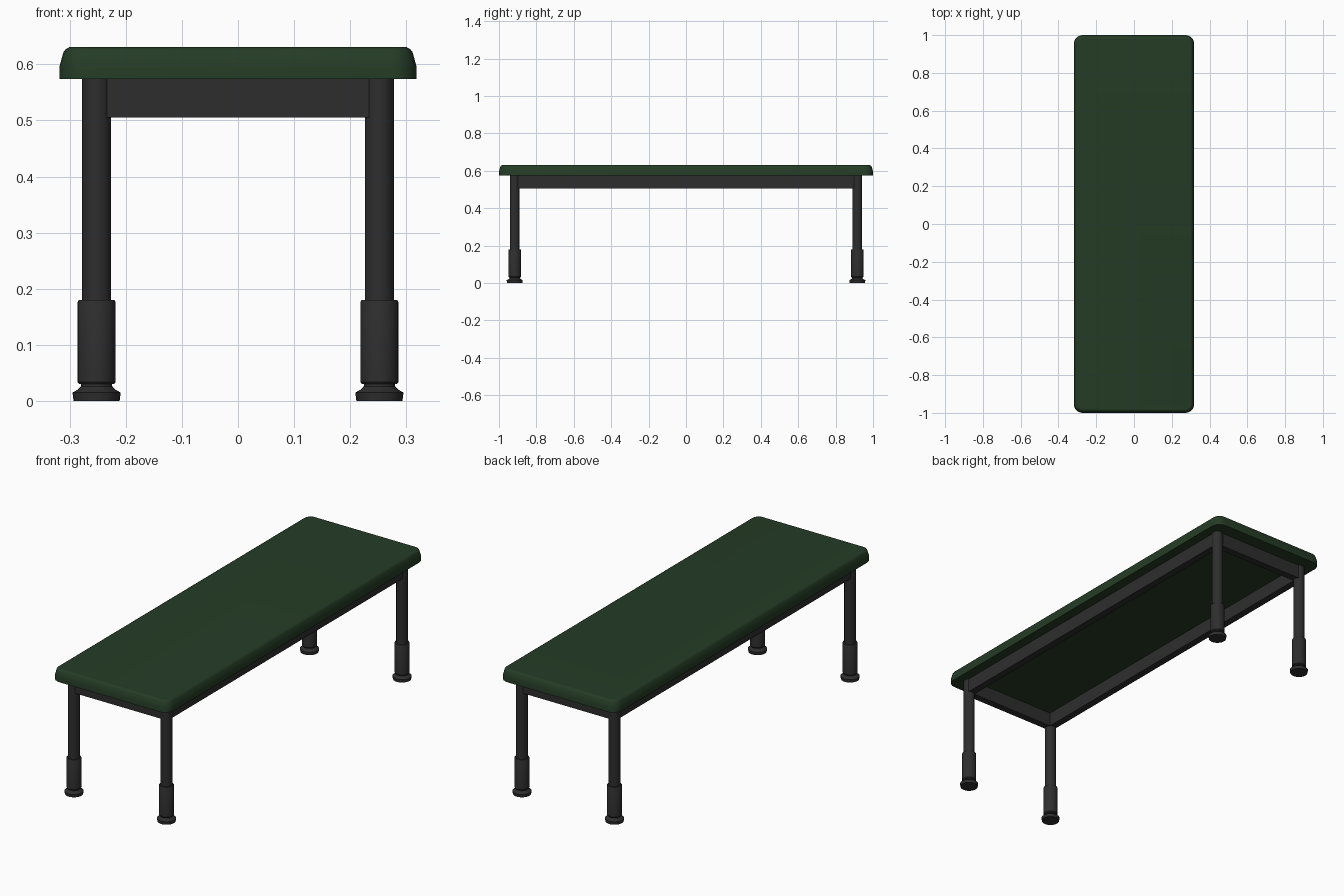
import bpy, bmesh, math

if "Cube" in bpy.data.objects:
    bpy.data.objects.remove(bpy.data.objects["Cube"])

def material(name, rgb):
    m = bpy.data.materials.new(name)
    m.diffuse_color = (*rgb, 1)
    m.use_nodes = True
    m.node_tree.nodes["Principled BSDF"].inputs["Base Color"].default_value = m.diffuse_color
    return m

green = material("dark green", (0.018, 0.045, 0.019))
grey = material("charcoal", (0.027, 0.027, 0.027))

def finish(name, bm, mat, angle=30):
    bmesh.ops.recalc_face_normals(bm, faces=bm.faces)
    me = bpy.data.meshes.new(name)
    bm.to_mesh(me)
    bm.free()
    ob = bpy.data.objects.new(name, me)
    bpy.context.collection.objects.link(ob)
    me.materials.append(mat)
    bpy.ops.object.select_all(action='DESELECT')
    ob.select_set(True)
    bpy.context.view_layer.objects.active = ob
    bpy.ops.object.shade_smooth_by_angle(angle=math.radians(angle))
    return ob

def loft(name, loops, mat, angle=30):
    """Skin closed loops of equal length and cap both ends."""
    bm = bmesh.new()
    rings = [[bm.verts.new(p) for p in loop] for loop in loops]
    n = len(rings[0])
    for a, b in zip(rings, rings[1:]):
        for i in range(n):
            j = (i + 1) % n
            bm.faces.new((a[i], a[j], b[j], b[i]))
    bm.faces.new(rings[0][::-1])
    bm.faces.new(rings[-1])
    return finish(name, bm, mat, angle)

def rounded_rect(hx, hy, r, z, seg=5):
    pts = []
    for k, (sx, sy) in enumerate([(1, 1), (-1, 1), (-1, -1), (1, -1)]):
        for i in range(seg + 1):
            a = math.pi / 2 * (k + i / seg)
            pts.append((sx * (hx - r) + r * math.cos(a), sy * (hy - r) + r * math.sin(a), z))
    return pts

def lathe(name, profile, cx, cy, mat, sides=24):
    loops = [[(cx + r * math.cos(2 * math.pi * i / sides),
               cy + r * math.sin(2 * math.pi * i / sides), z) for i in range(sides)]
             for r, z in profile]
    return loft(name, loops, mat)

# Padded top with a softened upper edge: (inset, height)
top = [(0, 0.574), (0, 0.597), (0.007, 0.622), (0.011, 0.627), (0.018, 0.631)]
loft("bench_top", [rounded_rect(0.318 - d, 1.0 - d, 0.045 - d, z) for d, z in top], green)

# Four legs, each with a sleeve and a flared foot
LX, LY = 0.252, 0.916
for sx, side in ((-1, "left"), (1, "right")):
    for sy, end in ((-1, "front"), (1, "back")):
        x, y, tag = sx * LX, sy * LY, f"{end}_{side}"
        lathe(f"{tag}_leg", [(0.026, 0.17), (0.026, 0.575)], x, y, grey)
        lathe(f"{tag}_sleeve", [(0.031, 0.03), (0.034, 0.034), (0.034, 0.176), (0.032, 0.18)],
              x, y, grey)
        lathe(f"{tag}_foot", [(0.041, 0), (0.043, 0.015), (0.034, 0.02),
                              (0.028, 0.026), (0.027, 0.034)], x, y, grey)

# Rectangular apron frame running between leg centres
T = 0.018
def frame_loop(d, z):
    hx, hy = LX + d, LY + d
    return [(hx, hy, z), (-hx, hy, z), (-hx, -hy, z), (hx, -hy, z)]

bm = bmesh.new()
rings = [[bm.verts.new(p) for p in frame_loop(d, z)]
         for d, z in ((T, 0.505), (T, 0.575), (-T, 0.575), (-T, 0.505))]
for k in range(4):
    a, b = rings[k], rings[(k + 1) % 4]
    for i in range(4):
        j = (i + 1) % 4
        bm.faces.new((a[i], a[j], b[j], b[i]))
finish("apron_frame", bm, grey)
